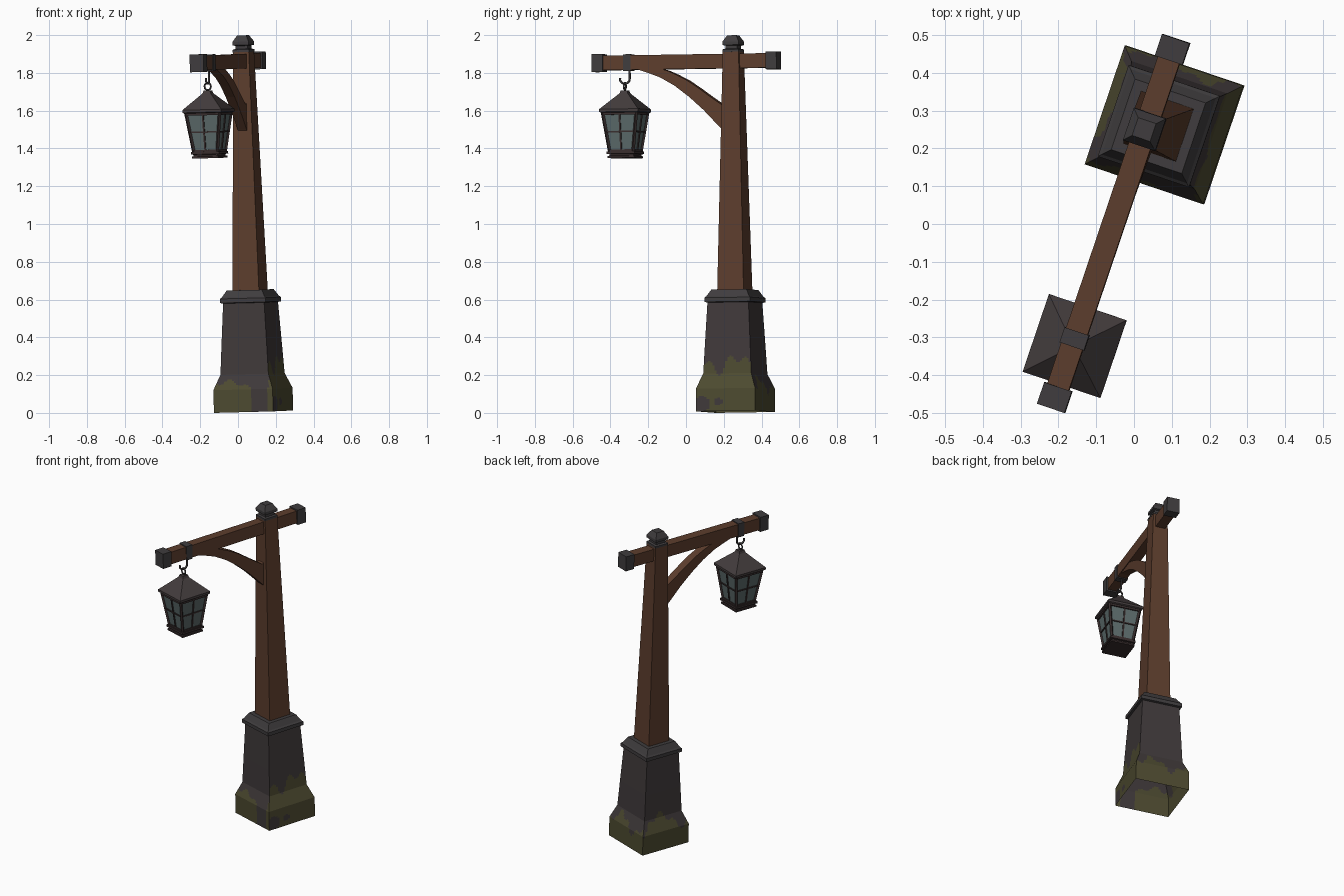
import bpy, bmesh, math
from mathutils import Vector, Matrix

if "Cube" in bpy.data.objects:
    bpy.data.objects.remove(bpy.data.objects["Cube"])

# Whole lamp is turned about z and leans slightly
ANG = math.radians(-18.7)
lean = Vector((-0.028, -0.0064, 1)).normalized()
WORLD = (Matrix.Translation((0.0825, 0.2625, 0.0065))
         @ Vector((0, 0, 1)).rotation_difference(lean).to_matrix().to_4x4()
         @ Matrix.Rotation(ANG, 4, 'Z'))


def material(name, rgb):
    m = bpy.data.materials.new(name)
    m.diffuse_color = (*rgb, 1)
    m.use_nodes = True
    m.node_tree.nodes["Principled BSDF"].inputs["Base Color"].default_value = m.diffuse_color
    return m


WOOD = material("brown wood", (0.108, 0.047, 0.026))
STONE = material("dark stone", (0.050, 0.041, 0.042))
MOSS = material("moss", (0.075, 0.069, 0.030))
IRON = material("grey iron", (0.050, 0.046, 0.048))
FRAME = material("lantern iron", (0.040, 0.027, 0.027))
ROOF = material("lantern roof", (0.056, 0.045, 0.046))
GLASS = material("pale glass", (0.110, 0.150, 0.150))


def finish(name, bm, *mats):
    bmesh.ops.recalc_face_normals(bm, faces=bm.faces)
    me = bpy.data.meshes.new(name)
    bm.to_mesh(me)
    bm.free()
    for m in mats:
        me.materials.append(m)
    ob = bpy.data.objects.new(name, me)
    ob.matrix_world = WORLD
    bpy.context.collection.objects.link(ob)
    return ob


def add_loft(bm, rings, y=0.0, bottom=True, top=True):
    """Stack of square rings (z, width)."""
    loops = []
    for z, w in rings:
        h = w / 2
        loops.append([bm.verts.new((sx * h, y + sy * h, z))
                      for sx, sy in ((-1, -1), (1, -1), (1, 1), (-1, 1))])
    for a, b in zip(loops, loops[1:]):
        for i in range(4):
            j = (i + 1) % 4
            bm.faces.new((a[i], a[j], b[j], b[i]))
    if bottom:
        bm.faces.new(loops[0][::-1])
    if top:
        bm.faces.new(loops[-1])


def loft(name, rings, mat, y=0.0, bottom=True, top=True):
    bm = bmesh.new()
    add_loft(bm, rings, y, bottom, top)
    return finish(name, bm, mat)


def box(name, centre, size, mat):
    bm = bmesh.new()
    bmesh.ops.create_cube(bm, size=1, matrix=Matrix.Translation(centre) @ Matrix.Diagonal((*size, 1)))
    return finish(name, bm, mat)


def add_bar(bm, p, q, w):
    p, q = Vector(p), Vector(q)
    d = q - p
    mat = (Matrix.Translation((p + q) / 2) @ d.to_track_quat('Z', 'Y').to_matrix().to_4x4()
           @ Matrix.Diagonal((w, w, d.length, 1)))
    bmesh.ops.create_cube(bm, size=1, matrix=mat)


def wire(name, pts, r, mat, cyclic=False):
    """Round wire in the beam plane, through (y, z) points."""
    cu = bpy.data.curves.new(name, 'CURVE')
    cu.dimensions = '3D'
    cu.bevel_depth = r
    cu.bevel_resolution = 1
    cu.use_fill_caps = True
    sp = cu.splines.new('POLY')
    sp.points.add(len(pts) - 1)
    for p, (x, y, z) in zip(sp.points, pts):
        p.co = (x, y, z, 1)
    sp.use_cyclic_u = cyclic
    tmp = bpy.data.objects.new(name + "_path", cu)
    bpy.context.collection.objects.link(tmp)
    bpy.context.view_layer.update()
    me = bpy.data.meshes.new_from_object(tmp.evaluated_get(bpy.context.evaluated_depsgraph_get()))
    bpy.data.objects.remove(tmp)
    bm = bmesh.new()
    bm.from_mesh(me)
    return finish(name, bm, mat)


# Stone pedestal, open underneath, with moss patches on the lower part
bm = bmesh.new()
add_loft(bm, [(0, 0.331), (0.12, 0.331), (0.2, 0.268), (0.36, 0.252)], bottom=False, top=False)
bmesh.ops.subdivide_edges(bm, edges=bm.edges[:], cuts=21, use_grid_fill=True)
bmesh.ops.recalc_face_normals(bm, faces=bm.faces)
for f in bm.faces:
    c, n = f.calc_center_median(), f.normal
    if abs(n.x) > abs(n.y):
        t = c.y
        if n.x > 0:      # right side, tallest moss
            h = 0.25 + 0.035 * math.sin(t * 28) + 0.03 * math.sin(t * 62 + 1)
            bare = (t + 0.13) ** 2 + (c.z - 0.04) ** 2 < 0.0018 or (t + 0.04) ** 2 + (c.z - 0.05) ** 2 < 0.0004
        else:            # left side
            h = 0.17 + 0.05 * math.sin(t * 20 + 1) + 0.02 * math.sin(t * 70)
            bare = False
    else:
        t = c.x
        if n.y < 0:      # front side, bare towards the right
            h = 0.16 - 0.6 * max(0, t + 0.03) + 0.015 * math.sin(t * 60)
            bare = t > 0.04 and t < 0.14
            h += 0.2 if t > 0.14 else 0
        else:            # back side
            h = 0.14 + 0.04 * math.sin(t * 26) + 0.02 * math.sin(t * 75 + 2)
            bare = False
    f.material_index = int(c.z < h and not bare)
finish("pedestal_foot", bm, STONE, MOSS)
loft("pedestal_shaft", [(0.36, 0.252), (0.58, 0.229)], STONE, bottom=False, top=False)
loft("pedestal_collar", [(0.577, 0.229), (0.58, 0.255), (0.602, 0.255), (0.61, 0.238),
                         (0.645, 0.197)], IRON)

# Post and its finial
loft("post", [(0.64, 0.147), (1.91, 0.088)], WOOD)
loft("post_cap", [(1.905, 0.091), (1.918, 0.091), (1.922, 0.066), (1.938, 0.066),
                  (1.942, 0.09), (1.96, 0.09), (1.993, 0.05)], IRON)

# Cross beam with end caps and strap
BZ = 1.857
box("cross_beam", (0, -0.263, BZ), (0.06, 0.99, 0.077), WOOD)
for label, y in (("front", -0.749), ("back", 0.223)):
    box(label + "_beam_cap", (0, y, BZ), (0.077, 0.06, 0.094), IRON)
box("beam_strap", (0, -0.585, BZ), (0.068, 0.042, 0.088), IRON)

# Curved brace under the beam
lower = [(-0.04, 1.475), (-0.06, 1.497), (-0.16, 1.6), (-0.24, 1.67), (-0.32, 1.73), (-0.40, 1.775),
         (-0.475, 1.803), (-0.535, 1.822)]
upper = [(-0.04, 1.64), (-0.06, 1.627), (-0.13, 1.675), (-0.19, 1.718), (-0.25, 1.757), (-0.31, 1.788),
         (-0.36, 1.81), (-0.40, 1.822)]
bm = bmesh.new()
rows = [[bm.verts.new((x, y, z)) for x, (y, z) in
         ((-0.025, l), (0.025, l), (0.025, u), (-0.025, u))] for l, u in zip(lower, upper)]
for a, b in zip(rows, rows[1:]):
    for i in range(4):
        j = (i + 1) % 4
        bm.faces.new((a[i], a[j], b[j], b[i]))
bm.faces.new(rows[0])
bm.faces.new(rows[-1])
finish("curved_brace", bm, WOOD)

# Hook and lantern ring
LY = -0.607
hook = [(0, -0.58, 1.82), (0, -0.58, 1.772)]
hook += [(0, LY + 0.027 * math.cos(a), 1.77 - 0.024 * math.sin(a))
         for a in (math.radians(d) for d in range(20, 200, 25))]
wire("hook", hook, 0.006, IRON)
wire("lantern_ring", [(0.018 * math.cos(math.tau * i / 10), LY, 1.732 + 0.02 * math.sin(math.tau * i / 10))
                      for i in range(10)], 0.005, IRON, True)

# Lantern: roof, glass body, base plates
loft("lantern_roof", [(1.592, 0.205), (1.596, 0.217), (1.61, 0.217), (1.616, 0.205),
                      (1.695, 0.045), (1.71, 0.036)], ROOF, LY)
ZT, WT, ZB, WB = 1.597, 0.196, 1.385, 0.137
loft("lantern_glass", [(ZB, WB - 0.008), (ZT, WT - 0.008)], GLASS, LY)
loft("lantern_base", [(1.352, 0.148), (1.362, 0.148), (1.364, 0.134), (1.372, 0.134),
                      (1.374, 0.156), (1.387, 0.156)], FRAME, LY)

# Lantern bars: corners, centre uprights and cross rails on each side
bm = bmesh.new()
for k in range(4):
    rot = Matrix.Rotation(k * math.pi / 2, 3, 'Z')

    def pt(t, side):
        h = (WB + (WT - WB) * t) / 2 - 0.003
        return rot @ Vector((side * h, -h, 0)) + Vector((0, LY, ZB + (ZT - ZB) * t))
    add_bar(bm, pt(0, 1), pt(1, 1), 0.013)
    add_bar(bm, pt(0, 0), pt(1, 0), 0.009)
    for t, w in ((0.03, 0.011), (0.5, 0.008), (0.95, 0.013)):
        add_bar(bm, pt(t, -1), pt(t, 1), w)
finish("lantern_bars", bm, FRAME)
